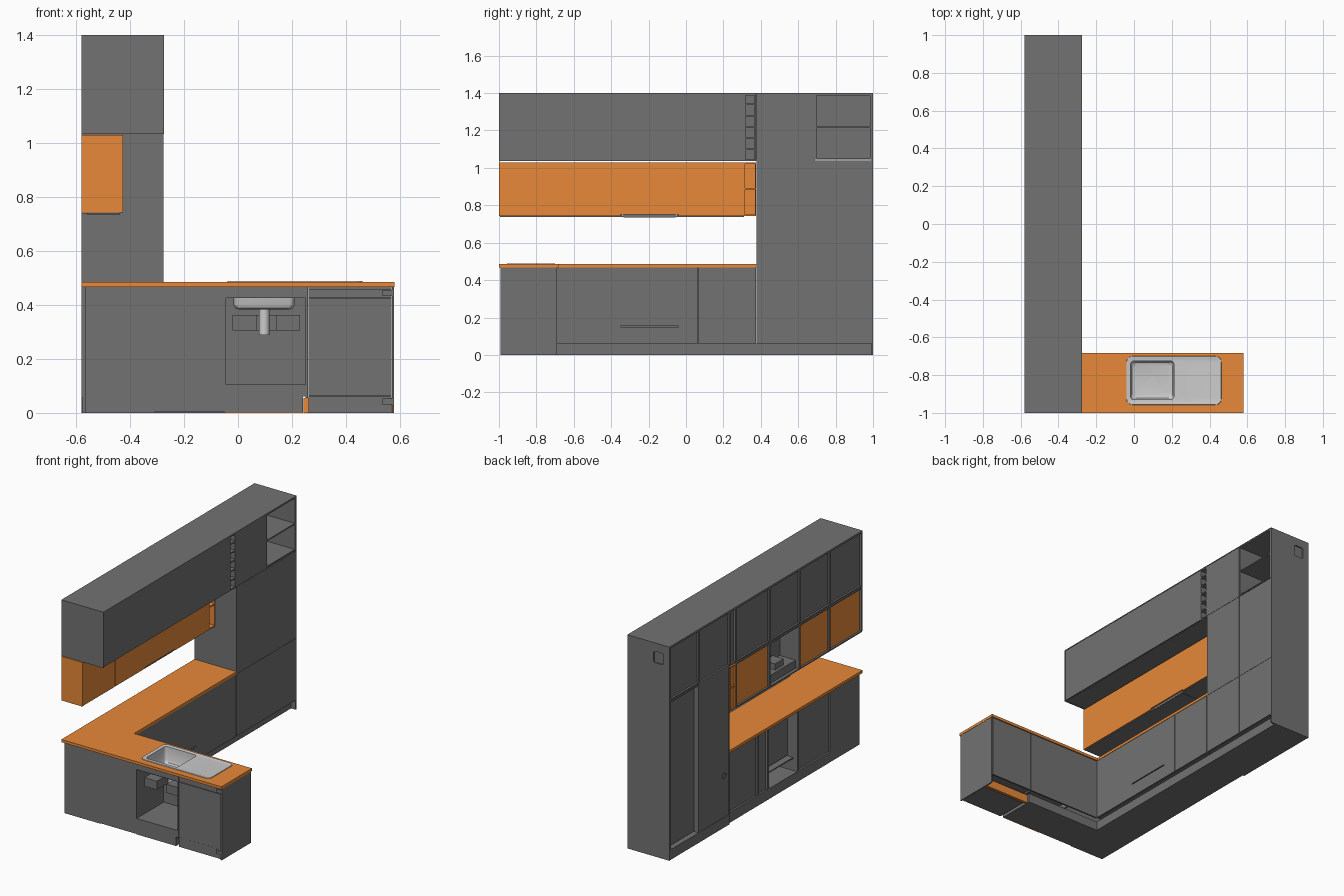
import bpy, bmesh, math

if "Cube" in bpy.data.objects:
    bpy.data.objects.remove(bpy.data.objects["Cube"])


def material(name, col):
    m = bpy.data.materials.new(name)
    m.diffuse_color = col
    m.use_nodes = True
    m.node_tree.nodes["Principled BSDF"].inputs["Base Color"].default_value = m.diffuse_color
    return m


ORANGE = material("orange_laminate", (0.80, 0.25, 0.04, 1))
STEEL = material("steel", (0.6, 0.6, 0.6, 1))
GREY = material("dark_grey_laminate", (0.17, 0.17, 0.17, 1))


def finish(name, bm, mat=None):
    bmesh.ops.recalc_face_normals(bm, faces=bm.faces[:])
    me = bpy.data.meshes.new(name)
    bm.to_mesh(me)
    bm.free()
    ob = bpy.data.objects.new(name, me)
    bpy.context.collection.objects.link(ob)
    me.materials.append(mat or GREY)
    return ob


def boxes(name, specs, mat=None):
    """One object from (x0, x1, y0, y1, z0, z1) boxes."""
    bm = bmesh.new()
    for x0, x1, y0, y1, z0, z1 in specs:
        vs = bmesh.ops.create_cube(bm, size=1)["verts"]
        for v in vs:
            v.co = ((x0 + x1) / 2 + v.co.x * (x1 - x0),
                    (y0 + y1) / 2 + v.co.y * (y1 - y0),
                    (z0 + z1) / 2 + v.co.z * (z1 - z0))
    return finish(name, bm, mat)


def loft(name, rings, mat=None, cap_start=False):
    """Skin rounded rectangles (x0, x1, y0, y1, radius, z)."""
    bm = bmesh.new()
    prev = None
    for x0, x1, y0, y1, r, z in rings:
        ring = []
        for k, (cx, cy) in enumerate(((x1 - r, y1 - r), (x0 + r, y1 - r),
                                      (x0 + r, y0 + r), (x1 - r, y0 + r))):
            for i in range(6):
                a = math.pi / 2 * (k + i / 5)
                ring.append(bm.verts.new((cx + r * math.cos(a), cy + r * math.sin(a), z)))
        if prev:
            for i in range(24):
                j = (i + 1) % 24
                bm.faces.new((prev[i], prev[j], ring[j], ring[i]))
        elif cap_start:
            bm.faces.new(ring)
        prev = ring
    bm.faces.new(prev)
    return finish(name, bm, mat)


def cut(ob, cutter):
    m = ob.modifiers.new("cut", 'BOOLEAN')
    m.operation, m.object, m.solver = 'DIFFERENCE', cutter, 'EXACT'
    cutter.data.materials[0] = ob.data.materials[0]
    cutter.hide_render = True
    cutter.hide_set(True)


T, G = 0.008, 0.0008     # board thickness, door gap
XB, XF = -0.58, -0.277   # back and front of the main run


def cabinet(name, y0, y1, z0, z1, xb=XB, xf=XF, doors=(), back=0.012, mat=None, shelves=()):
    """Carcass open at the back edge, with inset back panel and doors as z ranges."""
    xc = xf - T - 0.001 if doors else xf
    body = [(xb, xc, y0, y0 + T, z0, z1), (xb, xc, y1 - T, y1, z0, z1),
            (xb, xc, y0 + T, y1 - T, z0, z0 + T), (xb, xc, y0 + T, y1 - T, z1 - T, z1)]
    body += [(xb + 0.03, xc, y0 + T, y1 - T, s - T / 2, s + T / 2) for s in shelves]
    boxes(name + "_carcass", body)
    if back is not None:
        boxes(name + "_back", [(xb + back, xb + back + 0.006, y0 + T, y1 - T, z0 + T, z1 - T)], mat)
    if doors:
        boxes(name + "_door", [(xf - T, xf, y0 + G, y1 - G, a + G, b - G) for a, b in doors], mat)


# Upper grey row and orange row below it
spans = [(-0.995, -0.66), (-0.66, -0.35), (-0.35, -0.04), (-0.04, 0.31)]
for i, (a, b) in enumerate(spans):
    cabinet(f"upper_{i}", a, b, 1.037, 1.395, doors=[(1.037, 1.395)])
    cabinet(f"wall_{i}", a, b, 0.738, 1.03, xf=-0.428, doors=[(0.742 + 0.008 * (i == 2), 1.03)],
            mat=ORANGE, back=None if i == 2 else 0.012)
cabinet("upper_end", 0.375, 0.69, 1.04, 1.395, doors=[(1.04, 1.395)])
boxes("upper_top", [(XB, -0.275, -1, 1, 1.394, 1.4)])
boxes("upper_side", [(XB, -0.275, -1, -0.995, 1.033, 1.395)])
boxes("wall_side", [(XB, -0.427, -1, -0.995, 0.742, 1.03)], ORANGE)

# Bottle niches and small orange niche
cabinet("bottle_niche", 0.31, 0.375, 1.037, 1.395,
        shelves=[1.10, 1.16, 1.22, 1.28, 1.34])
niche = [(XB, -0.428, y, y + 0.006, 0.742, 1.03) for y in (0.31, 0.369)]
niche += [(XB, -0.428, 0.316, 0.369, z, z + 0.008) for z in (0.742, 0.885, 1.02)]
niche += [(XB + 0.01, XB + 0.016, 0.316, 0.369, 0.745, 1.025)]
boxes("orange_niche", niche, ORANGE)

# Extractor hood in the open-backed wall cabinet
boxes("hood", [(-0.56, -0.438, -0.335, -0.055, 0.735, 0.80),
               (-0.445, -0.438, -0.34, -0.05, 0.80, 1.02),
               (-0.54, -0.46, -0.24, -0.15, 0.80, 0.84)])

# Tall cabinets with an open shelf above
tall_doors = [(0.06, 0.467), (0.467, 1.04)]
cabinet("tall_larder", 0.377, 0.69, 0.06, 1.04, doors=tall_doors, back=0.002)
cabinet("tall_fridge", 0.69, 0.992, 0.06, 1.04, doors=tall_doors, back=0.035)
cabinet("open_shelf", 0.69, 0.992, 1.045, 1.395, shelves=[1.22])
side = boxes("tall_side", [(XB, -0.277, 0.992, 1, 0, 1.395)])
vent = loft("vent_cutter", [(-0.535, -0.465, 1.27, 1.345, 0.012, -0.95),
                            (-0.535, -0.465, 1.27, 1.345, 0.012, -1.05)], cap_start=True)
vent.rotation_euler = (math.pi / 2, 0, 0)
cut(side, vent)

# Pipe collar on the larder back
bpy.ops.mesh.primitive_torus_add(location=(-0.577, 0.43, 0.34), rotation=(0, math.pi / 2, 0),
                                 major_radius=0.018, minor_radius=0.003,
                                 major_segments=24, minor_segments=6)
collar = bpy.context.object
collar.name = "pipe_collar"
collar.data.materials.append(GREY)

# Base cabinets of the main run
BB = -0.567
cabinet("base_corner_side", -0.69, -0.35, 0.06, 0.465, xb=BB, doors=[(0.06, 0.467)])
cabinet("base_oven", -0.35, -0.04, 0.06, 0.465, xb=BB, back=None,
        doors=[(0.06, 0.15), (0.155, 0.467)], shelves=[0.15])
boxes("oven", [(-0.50, -0.29, -0.335, -0.055, 0.16, 0.45)])
cabinet("base_pullout", -0.04, 0.065, 0.06, 0.465, xb=BB, doors=[(0.06, 0.467)])
cabinet("base_end", 0.065, 0.375, 0.06, 0.465, xb=BB, doors=[(0.06, 0.467)])
boxes("plinth", [(XB + 0.002, -0.31, 0.377, 0.992, 0, 0.06),
                 (BB, -0.31, -0.985, 0.377, 0, 0.06),
                 (-0.31, 0.24, -0.975, -0.73, 0, 0.06)])
boxes("peninsula_plinth", [(0.242, 0.57, -0.76, -0.745, 0, 0.055),
                           (-0.05, 0.24, -0.984, -0.976, 0, 0.003)], ORANGE)

# Peninsula: outer panel with service opening, inner doors, end panel
P0, P1 = -0.985, -0.975
boxes("peninsula_panel", [(BB, -0.045, P0, P1, 0.003, 0.467),
                          (-0.045, 0.24, P0, P1, 0.003, 0.105),
                          (-0.045, 0.25, P0, P1, 0.425, 0.467),
                          (0.24, 0.25, P0, P1, 0.06, 0.105),
                          (BB, BB + T, P1, -0.69, 0.003, 0.467)])
boxes("sink_cabinet", [(-0.055, -0.045, P1, -0.705, 0.06, 0.467),
                       (0.25, 0.26, P0, -0.705, 0.055, 0.467),
                       (-0.045, 0.25, P1, -0.705, 0.095, 0.105)])
boxes("inner_door", [(-0.277, 0.259, -0.70, -0.69, 0.06, 0.466),
                     (0.261, 0.569, -0.70, -0.69, 0.06, 0.466)])
boxes("appliance", [(0.261, 0.569, P0, -0.702, 0.065, 0.425),
                    (0.261, 0.569, P0 + 0.003, -0.702, 0.427, 0.46),
                    (0.261, 0.569, P0 + 0.003, -0.765, 0, 0.063)])
boxes("end_panel", [(0.57, 0.578, -0.993, -0.69, 0, 0.467)])
boxes("hinge", [(0.535, 0.57, P0 - 0.006, P0, z, z + 0.022) for z in (0.032, 0.433)])
boxes("sink_drawer", [(-0.02, 0.07, -0.94, -0.72, 0.305, 0.362),
                      (0.14, 0.23, -0.94, -0.72, 0.305, 0.362),
                      (0.07, 0.14, -0.735, -0.72, 0.305, 0.362)])

# L-shaped worktop with sink cut-out
bm = bmesh.new()
outline = [(-0.58, -1), (0.58, -1), (0.58, -0.683), (-0.275, -0.683), (-0.275, 0.377), (-0.58, 0.377)]
f = bm.faces.new([bm.verts.new((x, y, 0.467)) for x, y in outline])
top = bmesh.ops.extrude_face_region(bm, geom=[f])["geom"]
bmesh.ops.translate(bm, vec=(0, 0, 0.018), verts=[v for v in top if isinstance(v, bmesh.types.BMVert)])
worktop = finish("worktop", bm, ORANGE)
cut(worktop, loft("sink_cutter", [(-0.022, 0.215, -0.935, -0.72, 0.02, z) for z in (0.44, 0.52)],
                  cap_start=True))

# Inset sink with drainer, raised rim and drain
sink = loft("sink", [(-0.04, 0.462, -0.957, -0.70, 0.03, 0.4851),
                     (-0.039, 0.461, -0.956, -0.701, 0.03, 0.489),
                     (-0.032, 0.454, -0.949, -0.708, 0.025, 0.489),
                     (-0.026, 0.448, -0.943, -0.714, 0.022, 0.487),
                     (-0.018, 0.211, -0.930, -0.725, 0.018, 0.487),
                     (-0.016, 0.209, -0.928, -0.727, 0.018, 0.40),
                     (-0.010, 0.203, -0.922, -0.733, 0.018, 0.388),
                     (0.002, 0.191, -0.910, -0.745, 0.018, 0.383)], STEEL)
bpy.ops.mesh.primitive_cylinder_add(vertices=24, radius=0.02, depth=0.096,
                                    location=(0.097, -0.827, 0.336))
drain = bpy.context.object
drain.name = "drain"
drain.data.materials.append(STEEL)
for ob in (sink, drain, collar):
    bpy.ops.object.select_all(action='DESELECT')
    ob.select_set(True)
    bpy.context.view_layer.objects.active = ob
    bpy.ops.object.shade_smooth_by_angle(angle=math.radians(40))
